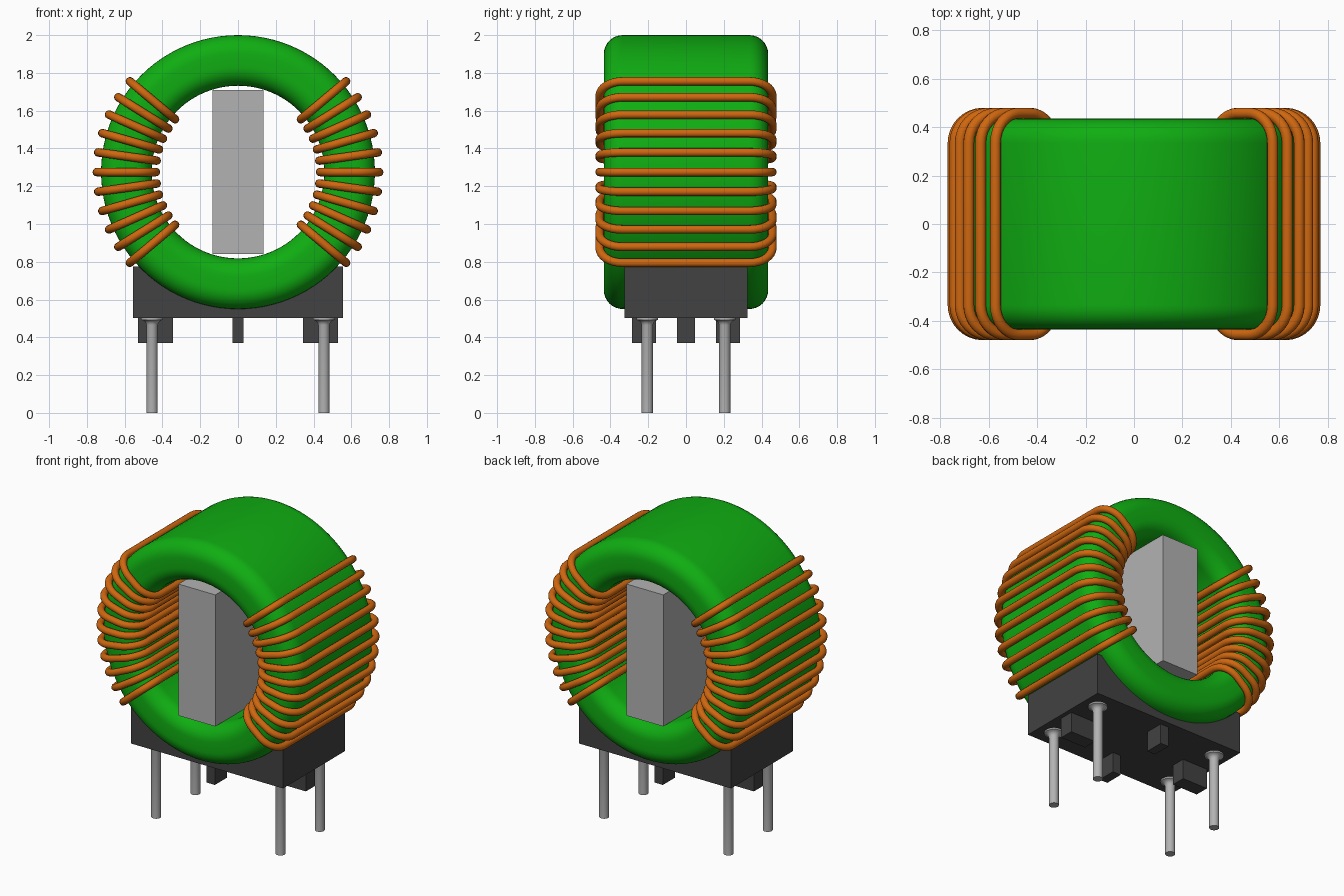
import bpy, bmesh, math
from mathutils import Matrix

cube = bpy.data.objects.get("Cube")
if cube:
    bpy.data.objects.remove(cube, do_unlink=True)

CENTRE_Z = 1.275            # axis height of the ring
R_IN, R_OUT, HALF_Y = 0.457, 0.725, 0.435
FILLET, WIRE_R = 0.10, 0.0225


def material(name, rgb, roughness=0.5):
    m = bpy.data.materials.new(name)
    m.use_nodes = True
    m.diffuse_color = (*rgb, 1)
    bsdf = m.node_tree.nodes["Principled BSDF"]
    bsdf.inputs["Base Color"].default_value = (*rgb, 1)
    bsdf.inputs["Roughness"].default_value = roughness
    return m


GREEN = material("green coating", (0.005, 0.42, 0.006))
COPPER = material("copper wire", (0.62, 0.135, 0.005))
GREY = material("light grey", (0.45, 0.45, 0.45))
DARK = material("dark plastic", (0.054, 0.054, 0.056))


def add_object(name, mesh, mat, smooth=False):
    ob = bpy.data.objects.new(name, mesh)
    bpy.context.collection.objects.link(ob)
    if not mesh.materials:
        mesh.materials.append(mat)
    if smooth:
        bpy.ops.object.select_all(action='DESELECT')
        ob.select_set(True)
        bpy.context.view_layer.objects.active = ob
        bpy.ops.object.shade_smooth_by_angle(angle=math.radians(35))
    return ob


def box(name, x, y, z, mat):
    """Box from (min, max) pairs."""
    bm = bmesh.new()
    bmesh.ops.create_cube(bm, size=1)
    for v in bm.verts:
        for i, (lo, hi) in enumerate((x, y, z)):
            v.co[i] = lo if v.co[i] < 0 else hi
    mesh = bpy.data.meshes.new(name)
    bm.to_mesh(mesh)
    bm.free()
    return add_object(name, mesh, mat)


def rounded_rect(u0, u1, half_v, r, n=8):
    """Closed outline in (u, v) with rounded corners."""
    pts = []
    corners = ((u1 - r, half_v - r), (u0 + r, half_v - r),
               (u0 + r, r - half_v), (u1 - r, r - half_v))
    for k, (cu, cv) in enumerate(corners):
        for i in range(n + 1):
            a = (k + i / n) * math.pi / 2
            pts.append((cu + r * math.cos(a), cv + r * math.sin(a)))
    return pts


def lathe(name, points, axis, steps, mat, closed=False):
    """Revolve a 3D profile around an axis through the origin."""
    bm = bmesh.new()
    vs = [bm.verts.new(p) for p in points]
    edges = [bm.edges.new(p) for p in zip(vs, vs[1:])]
    if closed:
        edges.append(bm.edges.new((vs[-1], vs[0])))
    bmesh.ops.spin(bm, geom=vs + edges, axis=axis, cent=(0, 0, 0),
                   angle=math.tau, steps=steps, use_duplicate=False)
    bmesh.ops.remove_doubles(bm, verts=bm.verts, dist=1e-5)
    bmesh.ops.recalc_face_normals(bm, faces=bm.faces)
    mesh = bpy.data.meshes.new(name)
    bm.to_mesh(mesh)
    bm.free()
    return add_object(name, mesh, mat, smooth=True)


# Toroidal core
profile = [(u, v, 0) for u, v in rounded_rect(R_IN, R_OUT, HALF_Y, FILLET)]
core = lathe("ring_core", profile, (0, 1, 0), 96, GREEN, closed=True)
core.location.z = CENTRE_Z

# One wire turn, swept around the core's cross-section
curve = bpy.data.curves.new("wire_turn", 'CURVE')
curve.dimensions = '3D'
curve.bevel_depth = WIRE_R
curve.bevel_resolution = 4
path = rounded_rect(R_IN - WIRE_R, R_OUT + WIRE_R, HALF_Y + WIRE_R, FILLET + WIRE_R)
spline = curve.splines.new('POLY')
spline.points.add(len(path) - 1)
for p, (u, v) in zip(spline.points, path):
    p.co = (u, v, 0, 1)
spline.use_cyclic_u = True
temp = bpy.data.objects.new("wire_helper", curve)
bpy.context.collection.objects.link(temp)
bpy.context.view_layer.update()
deps = bpy.context.evaluated_depsgraph_get()
turn_mesh = bpy.data.meshes.new_from_object(temp.evaluated_get(deps))
bpy.data.objects.remove(temp, do_unlink=True)
turn_mesh.materials.clear()
turn_mesh.materials.append(COPPER)
turn_mesh.polygons.foreach_set("use_smooth", [True] * len(turn_mesh.polygons))

# Eleven turns on each side, 8 degrees apart
for side, base in (("left", 0), ("right", 180)):
    for i in range(11):
        turn = add_object(f"{side}_winding_turn_{i + 1}", turn_mesh, COPPER)
        turn.matrix_world = (Matrix.Translation((0, 0, CENTRE_Z)) @
                             Matrix.Rotation(math.radians(base + 8 * (i - 5)), 4, 'Y'))

# Divider between the windings and the base block
box("divider", (-0.135, 0.135), (-0.43, 0.43), (0.84, 1.71), GREY)
box("base", (-0.557, 0.557), (-0.325, 0.325), (0.503, 0.775), DARK)

# Stand-off feet under the middle of each base edge
for s, side, end in ((1, "left", "back"), (-1, "right", "front")):
    box(f"{side}_foot", sorted((s * 0.345, s * 0.53)), (-0.047, 0.047), (0.37, 0.51), DARK)
    box(f"{end}_foot", (-0.03, 0.03), sorted((s * 0.16, s * 0.285)), (0.37, 0.51), DARK)

# Pins with flared collars
pin_profile = [(0, 0, 0), (0.03, 0, 0), (0.03, 0, 0.465), (0.034, 0, 0.478),
               (0.044, 0, 0.488), (0.058, 0, 0.493), (0.058, 0, 0.506), (0, 0, 0.506)]
for sx, side in ((1, "left"), (-1, "right")):
    for sy, end in ((1, "back"), (-1, "front")):
        pin = lathe(f"{end}_{side}_pin", pin_profile, (0, 0, 1), 24, GREY)
        pin.location = (sx * 0.455, sy * 0.205, 0)
